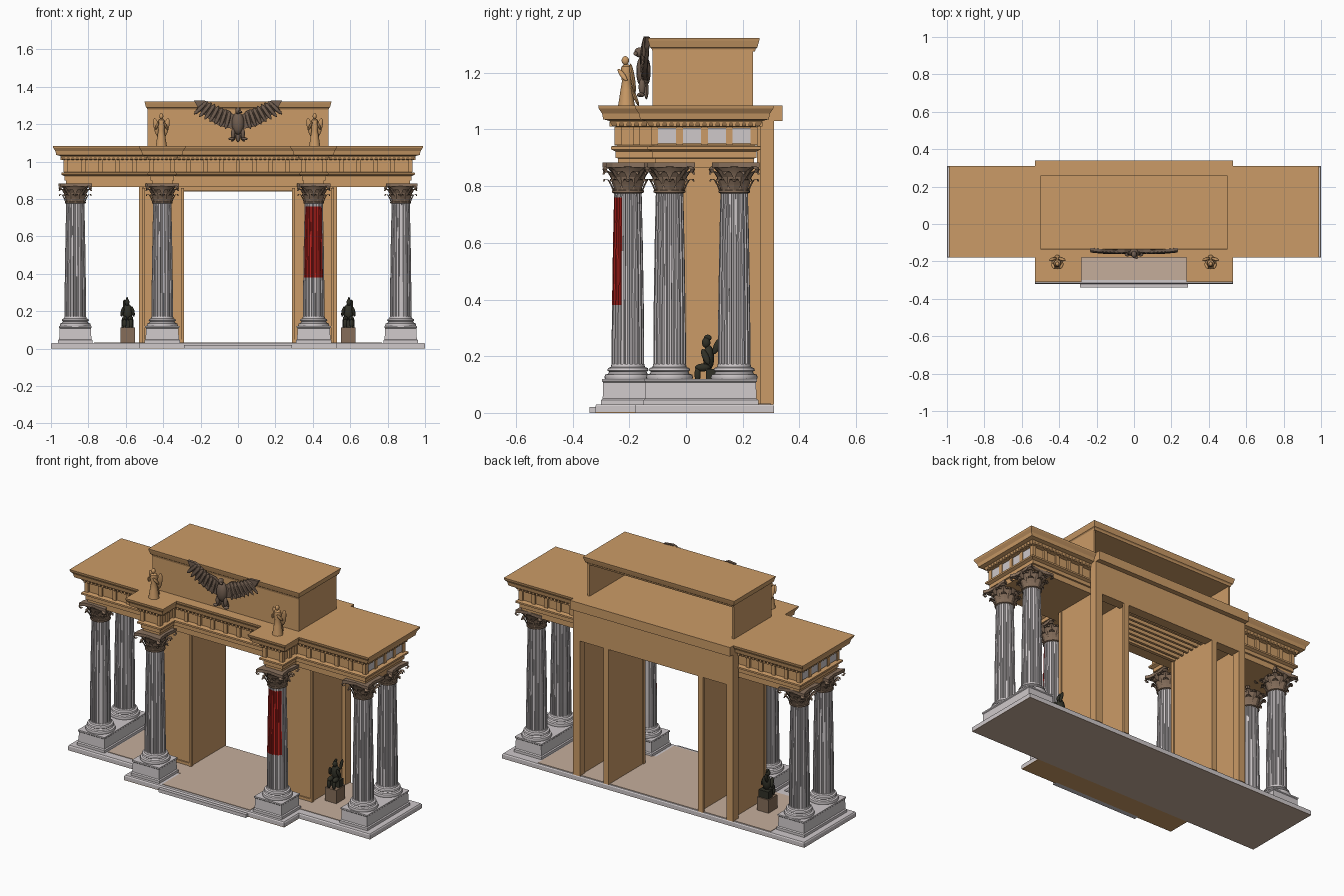
import bpy, math
from mathutils import Vector, Matrix, Euler

if "Cube" in bpy.data.objects:
    bpy.data.objects.remove(bpy.data.objects["Cube"])

def material(name, r, g, b):
    m = bpy.data.materials.new(name)
    m.diffuse_color = (r, g, b, 1)
    m.use_nodes = True
    m.node_tree.nodes["Principled BSDF"].inputs["Base Color"].default_value = m.diffuse_color
    return m

SAND = material("sandstone", 0.60, 0.33, 0.135)
GREY = material("pale_marble", 0.62, 0.58, 0.59)
FLOOR = material("beige_paving", 0.56, 0.42, 0.33)
BRONZE = material("capital_brown", 0.25, 0.165, 0.11)
BIRD = material("bird_brown", 0.165, 0.112, 0.08)
DARK = material("dark_bronze", 0.03, 0.03, 0.02)
PLINTH = material("plinth_brown", 0.24, 0.155, 0.10)
RED = material("red_cloth", 0.50, 0.018, 0.014)
smooth = []

def mesh(name, verts, faces, mat, soft=False):
    me = bpy.data.meshes.new(name)
    me.from_pydata([tuple(v) for v in verts], [], faces)
    me.materials.append(mat)
    ob = bpy.data.objects.new(name, me)
    bpy.context.collection.objects.link(ob)
    if soft:
        smooth.append(ob)
    return ob

def boxes(name, items, mat):
    vs, fs = [], []
    for x0, x1, y0, y1, z0, z1 in items:
        b = len(vs)
        vs += [(x, y, z) for z in (z0, z1) for x, y in ((x0, y0), (x1, y0), (x1, y1), (x0, y1))]
        fs += [[b + i for i in f] for f in ((3, 2, 1, 0), (4, 5, 6, 7), (0, 1, 5, 4),
                                            (1, 2, 6, 5), (2, 3, 7, 6), (3, 0, 4, 7))]
    return mesh(name, vs, fs, mat)

def box(name, x0, x1, y0, y1, z0, z1, mat):
    return boxes(name, [(x0, x1, y0, y1, z0, z1)], mat)

def loft(name, rings, mat, soft=False):
    n = len(rings[0])
    vs = [v for r in rings for v in r]
    fs = [(k * n + i, k * n + (i + 1) % n, (k + 1) * n + (i + 1) % n, (k + 1) * n + i)
          for k in range(len(rings) - 1) for i in range(n)]
    fs += [list(range(n))[::-1], [len(vs) - n + i for i in range(n)]]
    return mesh(name, vs, fs, mat, soft)

def lathe(name, x, y, prof, mat, n=24):
    return loft(name, [[(x + r * math.cos(math.tau * i / n), y + r * math.sin(math.tau * i / n), z)
                        for i in range(n)] for r, z in prof], mat, True)

def inset(outline, d):
    pts, n = [], len(outline)
    for i in range(n):
        a, b, c = (Vector(outline[(i + k) % n]) for k in (-1, 0, 1))
        e, f = (b - a).normalized(), (c - b).normalized()
        pts.append(b + d * (Vector((-e.y, e.x)) + Vector((-f.y, f.x))))
    return pts

def moulding(name, outline, levels, mat):
    return loft(name, [[(p.x, p.y, z) for p in inset(outline, d)] for d, z in levels], mat)

def blob(name, loc, size, mat, rot=(0, 0, 0), n=12, m=7):
    M = Matrix.Translation(loc) @ Euler(rot).to_matrix().to_4x4() @ Matrix.Diagonal((*size, 1))
    rings = []
    for k in range(m + 1):
        t = math.pi * (0.03 + 0.94 * k / m)
        rings.append([M @ Vector((math.sin(t) * math.cos(math.tau * i / n),
                                  math.sin(t) * math.sin(math.tau * i / n), -math.cos(t))) for i in range(n)])
    return loft(name, rings, mat, True)

def mirrored(half):
    return half + [(-x, y) for x, y in reversed(half)]

# stepped platform and paving
base = mirrored([(0.53, -0.32), (0.53, -0.18), (1, -0.18), (1, 0.31)])
base = base[-1:] + base[:-1]
moulding("platform", base, [(0, 0.003), (0, 0.024), (0.004, 0.03)], GREY)
box("platform_underside", -1, 1, -0.18, 0.31, 0, 0.003, FLOOR)
box("projection_underside", -0.53, 0.53, -0.32, -0.18, 0, 0.003, SAND)
box("front_step", -0.29, 0.29, -0.34, -0.31, 0, 0.02, GREY)
boxes("paving", [(-0.77, 0.77, -0.13, 0.30, 0.03, 0.033), (-0.29, 0.29, -0.30, -0.13, 0.03, 0.033)], FLOOR)

# entablature with two projecting bays
ent = [(0.28, -0.18), (0.28, -0.31), (0.53, -0.31), (0.53, -0.18), (0.99, -0.18), (0.99, 0.31)]
ent = mirrored(ent)
moulding("entablature", ent, [(.07, .865), (.07, .898), (.062, .9), (.062, .922), (.045, .93), (.045, .94),
         (.07, .945), (.07, 1.008), (.05, 1.012), (.04, 1.03), (.018, 1.036), (.014, 1.056), (.002, 1.074),
         (0, 1.084)], SAND)
box("back_cornice", -0.53, 0.53, 0.28, 0.34, 1.03, 1.084, SAND)
box("back_wall_top", -0.51, 0.51, 0.25, 0.31, 0.84, 1.04, SAND)

# frieze posts, dentils and pale end panels
posts, dentils = [], []
ring = inset(ent, 0.07)
for i, p in enumerate(ring):
    q = ring[(i + 1) % len(ring)]
    L = (q - p).length
    for step, store, w, d, z0, z1 in ((0.085, posts, 0.012, 0.011, 0.945, 1.008),
                                      (0.024, dentils, 0.006, 0.03, 1.010, 1.026)):
        k = max(1, round(L / step))
        for j in range(k + 1):
            c = p.lerp(q, j / k)
            hx, hy = (w, d) if abs(q.x - p.x) > abs(q.y - p.y) else (d, w)
            store.append((c.x - hx, c.x + hx, c.y - hy, c.y + hy, z0, z1))
boxes("frieze_posts", posts, SAND)
boxes("dentils", dentils, SAND)
boxes("end_panels", [(s * 0.923 - 0.004, s * 0.923 + 0.004, -0.1, 0.23, 0.95, 1.005) for s in (-1, 1)], GREY)
boxes("ceiling_beams", [(-0.29, 0.29, y, y + 0.015, 0.845, 0.866) for y in (0.02, 0.06, 0.1, 0.14, 0.18, 0.22)], SAND)

# hollow gate piers, open at the back
box("door_lintel", -0.3, 0.3, -0.02, 0.0, 0.845, 0.87, SAND)
for s in (-1, 1):
    def span(a, b, *r):
        return (min(s * a, s * b), max(s * a, s * b), *r)
    boxes("gate_pier", [span(.295, .31, -.02, .31, .03, .87), span(.49, .505, -.02, .31, .03, .87),
                        span(.295, .505, -.02, -.005, .03, .87), span(.295, .33, .295, .31, .03, .87),
                        span(.485, .53, .262, .31, .03, 1.05), span(.29, .51, -.027, -.01, .03, .05),
                        span(.29, .305, -.03, -.01, .03, .86), span(.497, .512, -.03, -.01, .03, .86)], SAND)

# attic box with flared cap, open at the back
boxes("attic_walls", [(-.485, .485, -.118, -.105, 1.08, 1.29), (-.485, -.472, -.118, .237, 1.08, 1.29),
                      (.472, .485, -.118, .237, 1.08, 1.29)], SAND)
moulding("attic_cap", [(-.5, -.135), (.5, -.135), (.5, .26), (-.5, .26)],
         [(.017, 1.275), (.014, 1.285), (.008, 1.29), (.002, 1.312), (0, 1.322)], SAND)

def leaf(vs, fs, x, y, a, pts):
    # curled leaf: strip with a raised middle rib
    u, t = Vector((math.cos(a), math.sin(a), 0)), Vector((-math.sin(a), math.cos(a), 0))
    b = len(vs)
    for r, z, w in pts:
        o = Vector((x, y, z))
        vs += [o + u * (r - 0.006) - t * w, o + u * r, o + u * (r - 0.006) + t * w]
    for k in range(len(pts) - 1):
        for j in (0, 1):
            i = b + 3 * k + j
            fs.append((i, i + 1, i + 4, i + 3))

def column(x, y, banner=False):
    lathe("column_base", x, y, [(.08, .118), (.083, .125), (.08, .135), (.07, .138), (.066, .145), (.073, .15),
                                (.07, .158), (.06, .162), (.058, .172)], GREY, 28)
    # fluted shaft
    n, rings = 20, []
    levels = [(.0575, .165), (.0575, .25), (.056, .38), (.053, .58), (.049, .76), (.048, .785)]
    for r, z in levels:
        ring = []
        for i in range(n * 4):
            rr = r * (1, 1, .9, .9)[i % 4]
            a = math.tau * (i // 4 + (0, .36, .5, .86)[i % 4]) / n
            ring.append((x + rr * math.cos(a), y + rr * math.sin(a), z))
        rings.append(ring)
    shaft = loft("column_shaft", rings, GREY)
    if banner:
        shaft.data.materials.append(RED)
        for p in shaft.data.polygons:
            d = p.center - Vector((x, y, p.center.z))
            if 0.38 < p.center.z < 0.76 and -d.y > 0.43 * d.length:
                p.material_index = 1
    # leafy capital
    lathe("capital_bell", x, y, [(.05, .775), (.056, .778), (.056, .784), (.05, .787), (.052, .82), (.06, .85),
                                 (.075, .87)], BRONZE, 20)
    vs, fs = [], []
    for i in range(8):
        a = math.tau * i / 8
        leaf(vs, fs, x, y, a, [(.054, .785, .016), (.062, .805, .021), (.072, .822, .017), (.085, .826, .011),
                               (.088, .817, .004)])
        leaf(vs, fs, x, y, a + math.pi / 8, [(.056, .80, .014), (.064, .832, .021), (.078, .85, .017),
                                             (.094, .852, .011), (.097, .842, .004)])
    for i in range(4):
        leaf(vs, fs, x, y, math.pi * (i / 2 + .25), [(.06, .83, .008), (.08, .855, .012), (.108, .87, .012),
                                                    (.122, .86, .012), (.115, .848, .01), (.103, .853, .008)])
    mesh("capital_leaves", vs, fs, BRONZE)
    c = []
    for k in range(4):
        for t in (-1, -.6, 0, .6):
            v = Vector((.07 + .02 * t * t, t * .09 if t > -1 else -.078))
            ca, sa = math.cos(k * math.pi / 2), math.sin(k * math.pi / 2)
            c.append((x + v.x * ca - v.y * sa, y + v.x * sa + v.y * ca))
    loft("capital_abacus", [[(px, py, z) for px, py in c] for z in (.866, .884)], BRONZE)

def pedestal(x0, x1, y0, y1):
    moulding("pedestal", [(x0, y0), (x1, y0), (x1, y1), (x0, y1)],
             [(0, .03), (0, .045), (.006, .05), (.008, .108), (.004, .112), (.004, .12)], GREY)

for s in (-1, 1):
    pedestal(s * .405 - .095, s * .405 + .095, -.30, -.12)
    pedestal(s * .87 - .092, s * .87 + .092, -.15, .255)
    column(s * .405, -.205, s > 0)
    column(s * .87, -.058)
    column(s * .87, .17)

# winged figures standing on the cornice
for s in (-1, 1):
    x, y = s * 0.41, -0.21
    lathe("figure_robe", x, y, [(.03, 1.083), (.027, 1.10), (.021, 1.14), (.016, 1.17), (.021, 1.2), (.018, 1.222),
                                (.007, 1.23)], SAND, 12)
    blob("figure_head", (x, y - .004, 1.243), (.011, .013, .016), SAND)
    for t in (-1, 1):
        blob("figure_wing", (x + t * .024, y + .022, 1.18), (.016, .008, .055), SAND, (.15, t * .25, 0))
        blob("figure_arm", (x + t * .023, y - .014, 1.192), (.007, .009, .028), SAND, (.6, -t * .4, 0))
    blob("figure_drapery", (x, y + .028, 1.12), (.016, .007, .04), SAND, (.4, 0, 0))

# spread-winged bird on the attic
blob("bird_body", (0, -.15, 1.205), (.034, .026, .06), BIRD)
blob("bird_head", (0, -.163, 1.272), (.015, .02, .018), BIRD)
blob("bird_beak", (.012, -.178, 1.268), (.012, .008, .006), BIRD, (0, .4, 0))
for t in (-1, 0, 1):
    blob("bird_tail", (t * .02, -.14, 1.14), (.013, .008, .034), BIRD, (0, -t * .4, 0))
half = [(.01, 1.24), (.05, 1.275), (.1, 1.285), (.14, 1.305), (.18, 1.328), (.235, 1.326), (.215, 1.29),
        (.18, 1.25), (.14, 1.215), (.095, 1.19), (.05, 1.18), (.01, 1.17)]
for s in (-1, 1):
    loft("bird_wing", [[(s * px, yy - .12 * px + .6 * px * px, pz) for px, pz in half] for yy in (-.148, -.132)], BIRD)
    for k in range(7):
        px = .055 + k * .024
        blob("bird_feather", (s * px, -.148 - .12 * px + .6 * px * px, 1.222 + k * .011), (.012, .008, .05), BIRD,
             (0, -s * (.25 + k * .09), 0), 8, 5)
    blob("bird_leg", (s * .026, -.155, 1.15), (.011, .012, .03), BIRD)
    blob("bird_claw", (s * .035, -.16, 1.122), (.016, .014, .008), BIRD)

# seated dark figures on plinths
for s in (-1, 1):
    x, y = s * .59, .075
    box("statue_plinth", x - .038, x + .038, y - .042, y + .042, .03, .112, PLINTH)
    box("statue_seat", x - .032, x + .032, y - .005, y + .035, .112, .155, DARK)
    blob("statue_torso", (x, y + .005, .195), (.027, .02, .045), DARK)
    blob("statue_head", (x + s * .003, y - .004, .248), (.013, .015, .019), DARK)
    blob("statue_helmet_crest", (x + s * .003, y + .002, .265), (.006, .014, .011), DARK)
    for t in (-1, 1):
        blob("statue_thigh", (x + t * .016, y - .016, .16), (.014, .028, .014), DARK)
        blob("statue_shin", (x + t * .017, y - .034, .136), (.011, .011, .028), DARK)
        blob("statue_arm", (x + t * .028, y - .006, .198), (.009, .012, .03), DARK, (.4, -t * .2, 0))
    blob("statue_raised_arm", (x + s * .018, y + .034, .235), (.008, .012, .03), DARK, (-.4, 0, 0))

# soft shading on turned and rounded parts
bpy.ops.object.select_all(action='DESELECT')
for ob in smooth:
    ob.select_set(True)
bpy.context.view_layer.objects.active = smooth[0]
bpy.ops.object.shade_smooth_by_angle(angle=math.radians(40))
